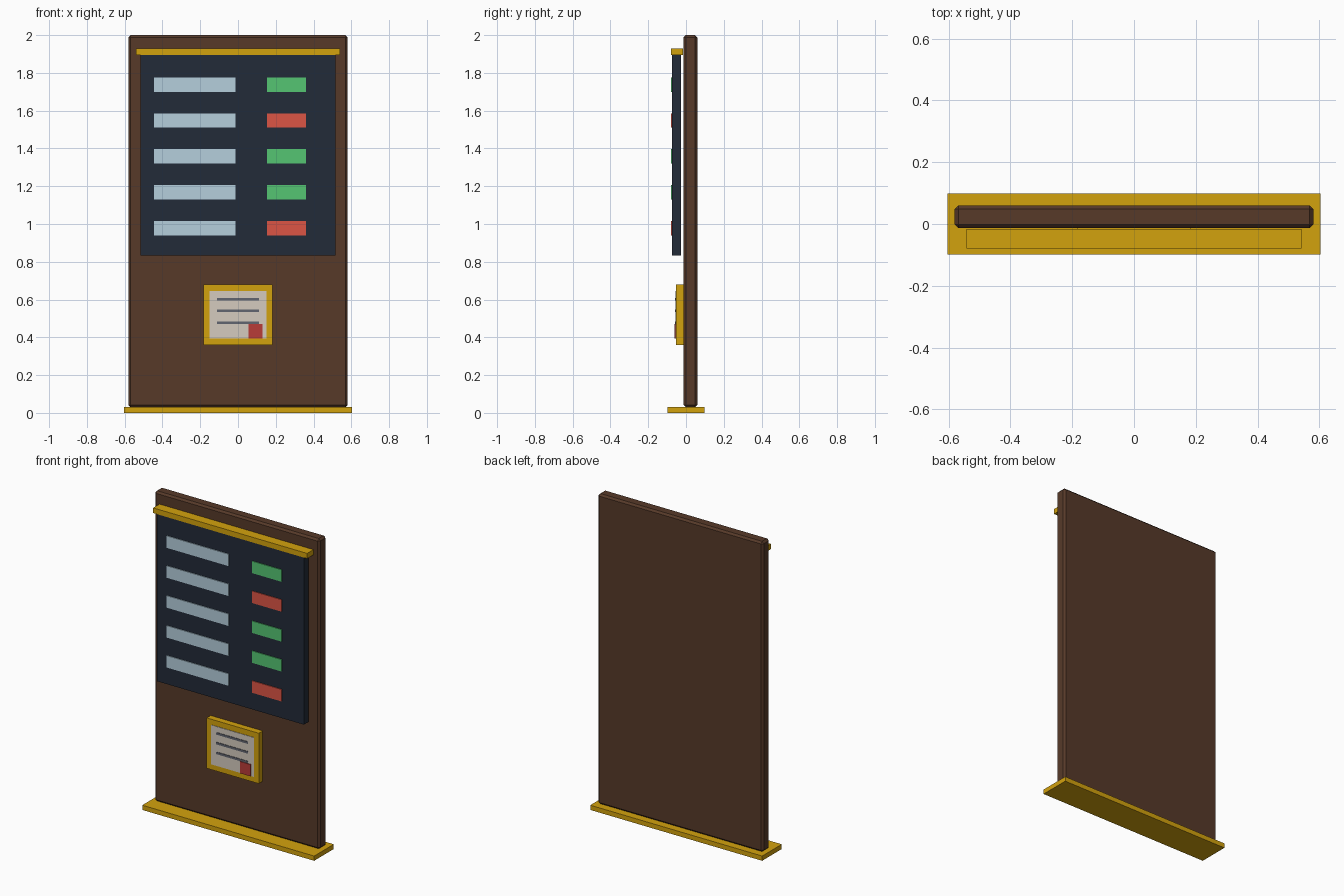
import bpy

if "Cube" in bpy.data.objects:
    bpy.data.objects.remove(bpy.data.objects["Cube"])


def material(name, rgb):
    m = bpy.data.materials.new(name)
    m.diffuse_color = (*rgb, 1)
    m.use_nodes = True
    m.node_tree.nodes["Principled BSDF"].inputs["Base Color"].default_value = m.diffuse_color
    return m


WOOD = material("wood", (0.095, 0.042, 0.022))
GOLD = material("gold", (0.65, 0.36, 0.004))
DARK = material("dark_screen", (0.016, 0.024, 0.040))
BLUE = material("pale_blue", (0.46, 0.62, 0.72))
GREEN = material("green", (0.09, 0.56, 0.17))
RED = material("red", (0.72, 0.09, 0.06))
PAPER = material("paper", (0.66, 0.60, 0.52))
INK = material("ink", (0.12, 0.13, 0.16))
WAX = material("seal_red", (0.48, 0.045, 0.04))


def box(name, x, y, z, mat, bevel=0):
    """Box from (min, max) ranges on each axis."""
    bpy.ops.mesh.primitive_cube_add(size=1, location=[sum(r) / 2 for r in (x, y, z)])
    ob = bpy.context.object
    ob.name = name
    ob.scale = [r[1] - r[0] for r in (x, y, z)]
    bpy.ops.object.transform_apply(location=False, rotation=False, scale=True)
    ob.data.materials.append(mat)
    if bevel:
        b = ob.modifiers.new("bevel", 'BEVEL')
        b.width = bevel
        b.segments = 1
    return ob


# Stand: foot plate and chamfered upright board
box("foot_plate", (-0.604, 0.604), (-0.098, 0.098), (0, 0.03), GOLD)
box("back_board", (-0.58, 0.58), (-0.013, 0.06), (0.03, 2.0), WOOD, 0.012)

# Display screen with top trim
box("screen", (-0.515, 0.515), (-0.075, -0.026), (0.832, 1.9), DARK)
box("top_trim", (-0.541, 0.541), (-0.079, -0.016), (1.895, 1.928), GOLD)

# Rows of entries with status lights
for i, status in enumerate((GREEN, RED, GREEN, GREEN, RED)):
    z = 1.738 - 0.19 * i
    span = (z - 0.038, z + 0.038)
    box(f"entry_bar_{i + 1}", (-0.445, -0.012), (-0.08, -0.07), span, BLUE)
    box(f"status_light_{i + 1}", (0.153, 0.36), (-0.08, -0.07), span, status)

# Framed certificate
box("certificate_frame", (-0.183, 0.183), (-0.053, -0.013), (0.36, 0.68), GOLD)
box("certificate_paper", (-0.15, 0.15), (-0.056, -0.045), (0.395, 0.645), PAPER)
for i in range(3):
    z = 0.602 - 0.062 * i
    box(f"certificate_line_{i + 1}", (-0.112, 0.11), (-0.059, -0.05), (z - 0.007, z + 0.007), INK)
box("certificate_seal", (0.055, 0.13), (-0.0605, -0.05), (0.395, 0.47), WAX)
